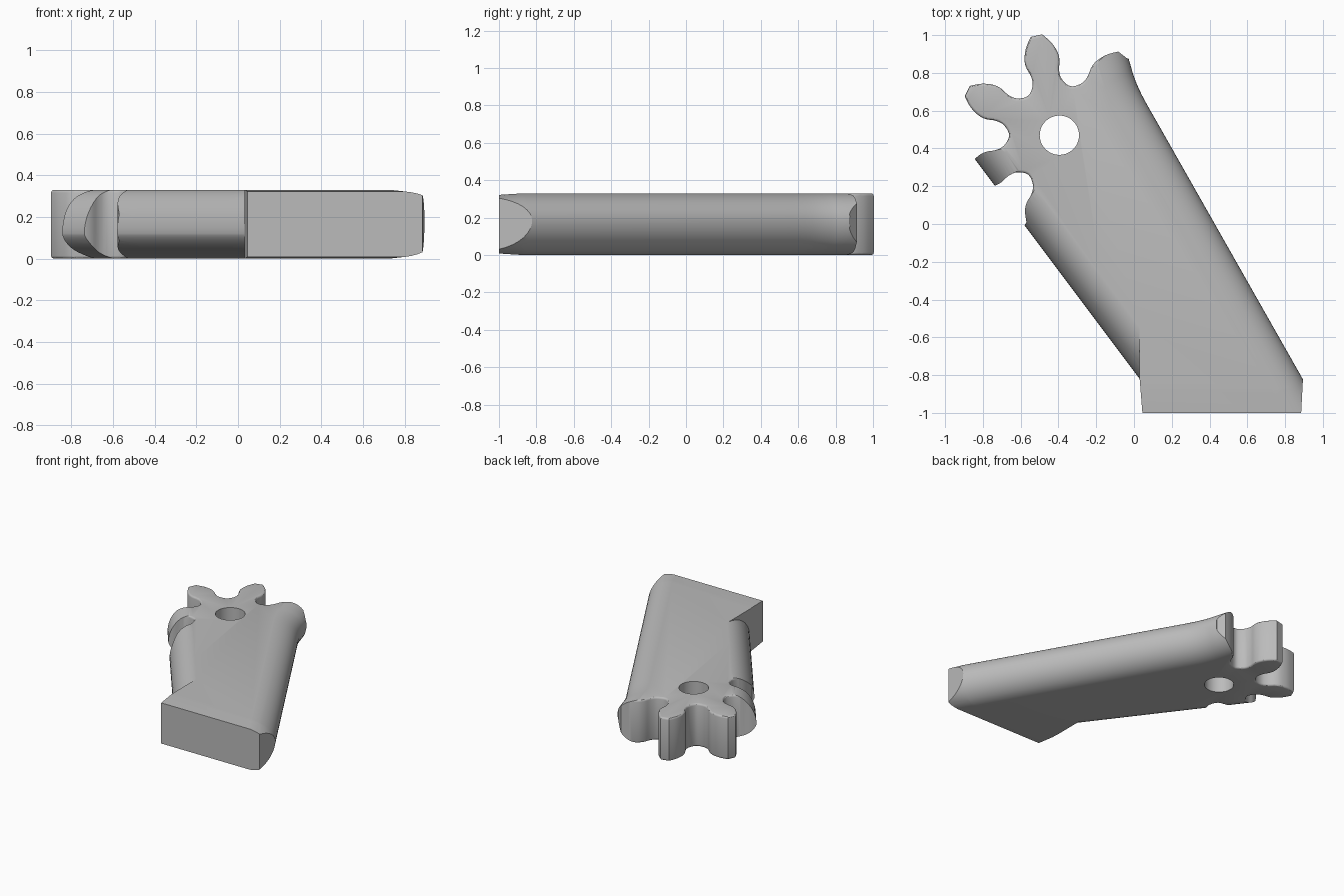
import bpy, bmesh, math
from mathutils import Vector

HEIGHT = 0.33
HOLE_CENTRE = Vector((-0.395, 0.47))

cube = bpy.data.objects.get("Cube")
if cube:
    bpy.data.objects.remove(cube, do_unlink=True)

grey = bpy.data.materials.new("plain grey")
grey.use_nodes = True
grey.diffuse_color = (0.5, 0.5, 0.5, 1)
grey.node_tree.nodes["Principled BSDF"].inputs["Base Color"].default_value = (0.5, 0.5, 0.5, 1)


def make_object(name, bm):
    bmesh.ops.recalc_face_normals(bm, faces=bm.faces[:])
    mesh = bpy.data.meshes.new(name)
    bm.to_mesh(mesh)
    bm.free()
    mesh.materials.append(grey)
    obj = bpy.data.objects.new(name, mesh)
    bpy.context.collection.objects.link(obj)
    return obj


def prism(outline, bottom, top):
    """Upright prism over a closed outline."""
    bm = bmesh.new()
    base = bm.faces.new([bm.verts.new((p[0], p[1], bottom)) for p in outline])
    extruded = bmesh.ops.extrude_face_region(bm, geom=[base], use_keep_orig=True)
    moved = [g for g in extruded["geom"] if isinstance(g, bmesh.types.BMVert)]
    bmesh.ops.translate(bm, vec=(0, 0, top - bottom), verts=moved)
    return bm


def boolean(target, cutter, operation):
    mod = target.modifiers.new(operation.lower(), "BOOLEAN")
    mod.operation = operation
    mod.solver = "EXACT"
    mod.object = cutter
    bpy.context.view_layer.objects.active = target
    bpy.ops.object.modifier_apply(modifier=mod.name)
    bpy.data.objects.remove(cutter, do_unlink=True)


def smooth_path(points, steps=4):
    """Catmull-Rom curve through the points."""
    padded = [points[0]] + points + [points[-1]]
    path = []
    for a, b, c, d in zip(padded, padded[1:], padded[2:], padded[3:]):
        for i in range(steps):
            t = i / steps
            path.append(0.5 * (2 * b + (c - a) * t + (2 * a - 5 * b + 4 * c - d) * t ** 2
                               + (3 * b - a - 3 * c + d) * t ** 3))
    return path + [points[-1]]


# Gear teeth: one half-tooth flank (distance out, half width), repeated round the hole
flank = [(0.287, 0.079), (0.336, 0.076), (0.385, 0.09), (0.43, 0.09), (0.488, 0.069), (0.541, 0.031)]
pitch = math.tau / 7


def tooth_side(index, side):
    angle = math.radians(51.6) + index * pitch
    axis = Vector((math.cos(angle), math.sin(angle)))
    across = Vector((-axis.y, axis.x)) * side
    return [HOLE_CENTRE + axis * u + across * v for u, v in flank]


def valley(index):
    angle = math.radians(51.6) + (index + 0.5) * pitch
    return HOLE_CENTRE + 0.266 * Vector((math.cos(angle), math.sin(angle)))


gear = [tooth_side(0, -1)[-1]]
for i in range(4):
    gap = tooth_side(i, 1)[::-1] + [valley(i)] + tooth_side(i + 1, -1)
    gear += smooth_path(gap if i < 3 else gap[:-1])

# Plan shape: teeth at one end, square foot at the other
plan = [(-0.1, -1), (0.885, -1), (0.895, -0.81), (0.9, -0.7), (0.3, 0.9), (0.1, 0.92)]
bm = prism(plan + [tuple(p) for p in gear] + [(-0.64, -0.1)], 0, HEIGHT)
rim = [e for e in bm.edges
       if abs(e.verts[0].co.z - e.verts[1].co.z) < 0.001 and min(v.co.y for v in e.verts) > -0.05]
bmesh.ops.bevel(bm, geom=rim, offset=0.014, segments=3, profile=0.5, affect="EDGES")
lever = make_object("toothed_lever", bm)


# Rounded long sides: a loft whose cross-section bulges at both edges
def bulge(width, middle, lower_power):
    """Bottom to top list of (inset, height)."""
    points = []
    for i in range(-12, 13):
        a = i / 12 * math.pi / 2
        power = 2 / lower_power if i < 0 else 1
        reach = (HEIGHT + 0.001 - middle) if i >= 0 else (middle + 0.001)
        rise = math.copysign(abs(math.sin(a)) ** power, a) * reach
        points.append((width * (1 - max(math.cos(a), 0) ** power), middle + rise))
    return points


left_profile = bulge(0.175, 0.12, 1.5)
right_profile = bulge(0.19, 0.185, 2)
right_path = smooth_path([Vector(p) for p in
                          [(-0.1, 1.1), (-0.027, 0.87), (0.0, 0.78), (0.043, 0.68), (0.13, 0.525)]])
right_path += [Vector((0.893, -0.82)), Vector((1.1, -1.19))]
left_start, left_end = Vector((-1.5, 1.22)), Vector((0.3, -1.18))
left_inward, right_inward = Vector((0.8, 0.6)), Vector((-0.87, -0.49))

bm = bmesh.new()
rings = []
for i, right in enumerate(right_path):
    left = left_start.lerp(left_end, i / (len(right_path) - 1))
    ring = [(left + left_inward * d, z) for d, z in left_profile]
    ring += [(right + right_inward * d, z) for d, z in reversed(right_profile)]
    rings.append([bm.verts.new((p.x, p.y, z)) for p, z in ring])
for a, b in zip(rings, rings[1:]):
    for j in range(len(a)):
        k = (j + 1) % len(a)
        bm.faces.new((a[j], a[k], b[k], b[j]))
bm.faces.new(rings[0])
bm.faces.new(rings[-1][::-1])
envelope = make_object("rounded_envelope", bm)

# Square inner side of the foot
foot = make_object("foot_block", prism(
    [(0.03, -0.5), (0.03, -0.82), (0.046, -1.02), (0.5, -1.02), (0.5, -0.5)], -0.01, HEIGHT + 0.01))
boolean(envelope, foot, "UNION")
boolean(lever, envelope, "INTERSECT")

# Pivot hole
ring = [(HOLE_CENTRE.x + 0.104 * math.cos(i * math.tau / 48),
         HOLE_CENTRE.y + 0.104 * math.sin(i * math.tau / 48)) for i in range(48)]
boolean(lever, make_object("pivot_hole_cutter", prism(ring, -0.1, HEIGHT + 0.1)), "DIFFERENCE")

# Slight taper of the foot towards its end face
bm = bmesh.new()
bm.from_mesh(lever.data)
bmesh.ops.bisect_plane(bm, geom=bm.verts[:] + bm.edges[:] + bm.faces[:],
                       plane_co=(0, -0.87, 0), plane_no=(0, 1, 0))
for v in bm.verts:
    if v.co.y < -0.87:
        amount = (-0.87 - v.co.y) / 0.13
        v.co.z += (HEIGHT / 2 - v.co.z) * 0.05 * amount
bm.to_mesh(lever.data)
bm.free()

bpy.ops.object.select_all(action="DESELECT")
lever.select_set(True)
bpy.context.view_layer.objects.active = lever
bpy.ops.object.shade_smooth_by_angle(angle=math.radians(30))
